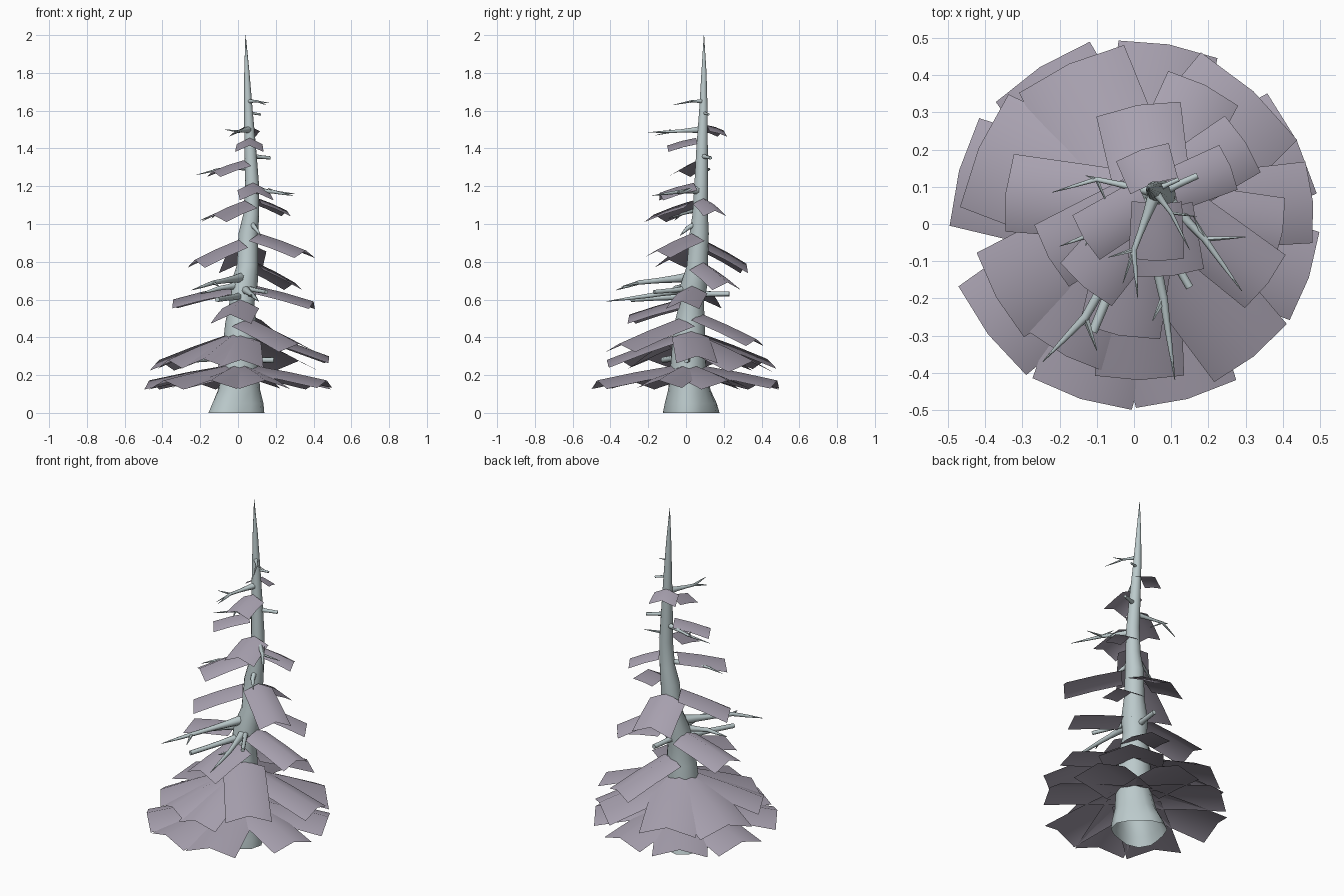
import bpy, bmesh, math
from mathutils import Vector

cube = bpy.data.objects.get("Cube")
if cube:
    bpy.data.objects.remove(cube, do_unlink=True)


def make_material(name, rgb):
    m = bpy.data.materials.new(name)
    m.use_nodes = True
    m.diffuse_color = (*rgb, 1)
    m.node_tree.nodes["Principled BSDF"].inputs["Base Color"].default_value = (*rgb, 1)
    return m


bark = make_material("pale_bark", (0.50, 0.59, 0.60))
needles = make_material("grey_violet_needles", (0.39, 0.355, 0.43))


def finish(bm, name, mat):
    bmesh.ops.recalc_face_normals(bm, faces=bm.faces)
    mesh = bpy.data.meshes.new(name)
    bm.to_mesh(mesh)
    bm.free()
    mesh.materials.append(mat)
    ob = bpy.data.objects.new(name, mesh)
    bpy.context.collection.objects.link(ob)
    bpy.ops.object.select_all(action="DESELECT")
    ob.select_set(True)
    bpy.context.view_layer.objects.active = ob
    bpy.ops.object.shade_smooth_by_angle(angle=math.radians(65))
    return ob


def tube(name, points, radii, sides=7, upright=False, lobes=0.0):
    """Tapered round limb along a path; the upright trunk is open underneath."""
    pts = [Vector(p) for p in points]
    bm = bmesh.new()
    rings = []
    for i, p in enumerate(pts):
        t = (pts[min(i + 1, len(pts) - 1)] - pts[max(i - 1, 0)]).normalized()
        if upright:
            u, v = Vector((1, 0, 0)), Vector((0, 1, 0))
        else:
            u = t.cross(Vector((0, 0, 1))).normalized()
            v = u.cross(t)
        ring = []
        for k in range(sides):
            a = math.tau * k / sides
            r = radii[i] * (1 + lobes * math.cos(3 * a + 0.6) * max(0, 1 - i / 4))
            ring.append(bm.verts.new(p + (u * math.cos(a) + v * math.sin(a)) * r))
        rings.append(ring)
    for a, b in zip(rings, rings[1:]):
        for k in range(sides):
            n = (k + 1) % sides
            bm.faces.new((a[k], a[n], b[n], b[k]))
    bm.faces.new(rings[-1])
    return finish(bm, name, bark)


# Leaning trunk: x, y, z, radius
TRUNK = [(-0.02, 0.02, 0, 0.145), (-0.01, 0.02, 0.05, 0.135), (0.0, 0.015, 0.12, 0.112),
         (0.01, 0.01, 0.22, 0.098), (0.01, 0.015, 0.36, 0.09), (0.015, 0.02, 0.48, 0.082),
         (0.02, 0.03, 0.58, 0.066), (0.03, 0.04, 0.67, 0.074), (0.05, 0.06, 0.78, 0.057),
         (0.055, 0.07, 0.95, 0.052), (0.07, 0.075, 1.05, 0.042), (0.075, 0.08, 1.2, 0.037),
         (0.065, 0.085, 1.4, 0.031), (0.055, 0.092, 1.6, 0.023), (0.047, 0.095, 1.8, 0.014),
         (0.04, 0.095, 2.0, 0.001)]
tube("trunk", [p[:3] for p in TRUNK], [p[3] for p in TRUNK], 14, True, 0.12)


def trunk_at(z):
    for a, b in zip(TRUNK, TRUNK[1:]):
        if z <= b[2]:
            return Vector(a[:3]).lerp(Vector(b[:3]), (z - a[2]) / (b[2] - a[2]))


def bough(name, x, y, z_out, z_in, width, start=0.18, drop=0.22):
    """Needle sheet folded along its ridge, sloping out from the trunk."""
    base, tip = trunk_at(z_in), Vector((x, y, z_out))
    out = Vector((x - base.x, y - base.y, 0)).normalized()
    side = Vector((-out.y, out.x, 0))
    bm = bmesh.new()
    rows = []
    for t in (0, 0.5, 1):
        c = base.lerp(tip, start + (1 - start) * t)
        c.z += 0.004 * math.sin(math.pi * t)
        w = width * (0.45 + 0.05 * t)
        row = []
        for s in (-1, 0, 1):
            p = c + side * (s * w)
            if s:
                p -= out * 0.05 * width
                p.z -= drop * width
            row.append(bm.verts.new(p))
        rows.append(row)
    for a, b in zip(rows, rows[1:]):
        for k in range(2):
            bm.faces.new((a[k], b[k], b[k + 1], a[k + 1]))
    return finish(bm, name, needles)


# Two dense skirts at the foot: direction in degrees, width
LOWER = [(-73, 0.28), (-17, 0.25), (27, 0.30), (79, 0.27), (121, 0.30), (163, 0.30), (217, 0.30), (253, 0.28)]
for i, (a, w) in enumerate(LOWER):
    r = math.radians(a)
    bough(f"lower_skirt_bough_{i}", 0.492 * math.cos(r), 0.492 * math.sin(r), 0.172, 0.265, w, 0.15, 0.16)
# Direction, reach, outer height, width
UPPER = [(-48, 0.48, 0.365, 0.25), (7, 0.485, 0.30, 0.22), (48, 0.48, 0.275, 0.35), (112, 0.465, 0.285, 0.31),
         (154, 0.465, 0.28, 0.33), (208, 0.42, 0.28, 0.26), (243, 0.40, 0.285, 0.24), (-88, 0.42, 0.28, 0.24),
         (63, 0.42, 0.39, 0.21)]
for i, (a, d, z, w) in enumerate(UPPER):
    r = math.radians(a)
    bough(f"upper_skirt_bough_{i}", d * math.cos(r), d * math.sin(r), z, z + 0.16, w, 0.15, 0.17)

# Sparse boughs spiralling up: tip x, y, outer z, inner z, width
BOUGHS = [(-0.345, 0.085, 0.60, 0.69, 0.21), (0.40, -0.02, 0.59, 0.69, 0.18),
          (-0.04, -0.30, 0.52, 0.62, 0.22), (0.30, 0.22, 0.69, 0.82, 0.18),
          (0.01, 0.32, 0.79, 0.93, 0.23), (0.36, -0.16, 0.86, 0.97, 0.18),
          (-0.23, -0.09, 0.81, 0.94, 0.19), (-0.135, -0.17, 1.05, 1.14, 0.18),
          (0.26, 0.155, 1.07, 1.15, 0.13), (0.10, -0.14, 1.165, 1.23, 0.18),
          (0.02, 0.20, 1.495, 1.53, 0.15), (-0.135, -0.04, 1.28, 1.35, 0.14),
          (0.06, -0.10, 1.415, 1.465, 0.15)]
for i, (x, y, zo, zi, w) in enumerate(BOUGHS):
    bough(f"high_bough_{i}", x, y, zo, zi, w)


def branch(name, bend, tip, z_in, r, forks=()):
    """Bare branch with optional side twigs leaving from its bend."""
    base, bend, tip = trunk_at(z_in), Vector(bend), Vector(tip)
    tube(name, [base, base.lerp(bend, 0.35), base.lerp(bend, 0.7), bend, bend.lerp(tip, 0.5), tip],
         [r * 2.6, r * 1.7, r * 1.15, r, r * 0.65, r * 0.1])
    for k, f in enumerate(forks):
        f = Vector(f)
        tube(f"{name}_twig_{k}", [bend, bend.lerp(f, 0.5), f], [r * 0.8, r * 0.5, r * 0.1], 5)


branch("top_branch", (0.10, 0.03, 1.65), (0.15, -0.07, 1.63), 1.65, 0.006, [(0.17, 0.02, 1.64)])
branch("upper_front_branch", (0.0, -0.07, 1.49), (0.01, -0.20, 1.485), 1.50, 0.008,
       [(-0.07, -0.09, 1.50), (-0.03, -0.16, 1.47)])
branch("middle_front_branch", (0.19, -0.04, 1.17), (0.29, -0.18, 1.15), 1.18, 0.010,
       [(0.30, -0.035, 1.16), (0.16, 0.02, 1.19)])
branch("middle_side_branch", (-0.10, 0.12, 1.29), (-0.22, 0.085, 1.26), 1.30, 0.007,
       [(-0.07, 0.05, 1.28), (-0.13, 0.13, 1.29)])
branch("small_side_branch", (-0.12, -0.03, 1.05), (-0.20, -0.06, 1.02), 1.08, 0.007, [(-0.14, -0.09, 1.03)])
branch("lower_front_branch", (0.08, -0.20, 0.62), (0.11, -0.42, 0.59), 0.66, 0.012, [(0.05, -0.26, 0.62)])
branch("lower_side_branch", (-0.13, -0.25, 0.69), (-0.245, -0.37, 0.65), 0.72, 0.012, [(-0.10, -0.34, 0.67)])
branch("short_lower_branch", (-0.10, -0.06, 0.66), (-0.20, -0.10, 0.63), 0.68, 0.012)
branch("drooping_spur", (0.09, 0.01, 0.98), (0.12, -0.03, 0.94), 1.01, 0.012)

# Broken stubs: end x, y, z, inner z, radius
STUBS = [(-0.11, -0.29, 0.60, 0.62, 0.013), (-0.27, -0.12, 0.28, 0.30, 0.016), (0.15, -0.17, 0.64, 0.66, 0.011),
         (0.17, 0.13, 1.35, 1.36, 0.009), (0.12, 0.12, 1.58, 1.59, 0.006), (0.05, 0.23, 0.63, 0.63, 0.013),
         (0.19, 0.00, 0.28, 0.28, 0.015)]
for i, (x, y, z, zi, r) in enumerate(STUBS):
    base, end = trunk_at(zi), Vector((x, y, z))
    tube(f"broken_stub_{i}", [base, base.lerp(end, 0.5), end], [r * 1.8, r * 1.1, r])
